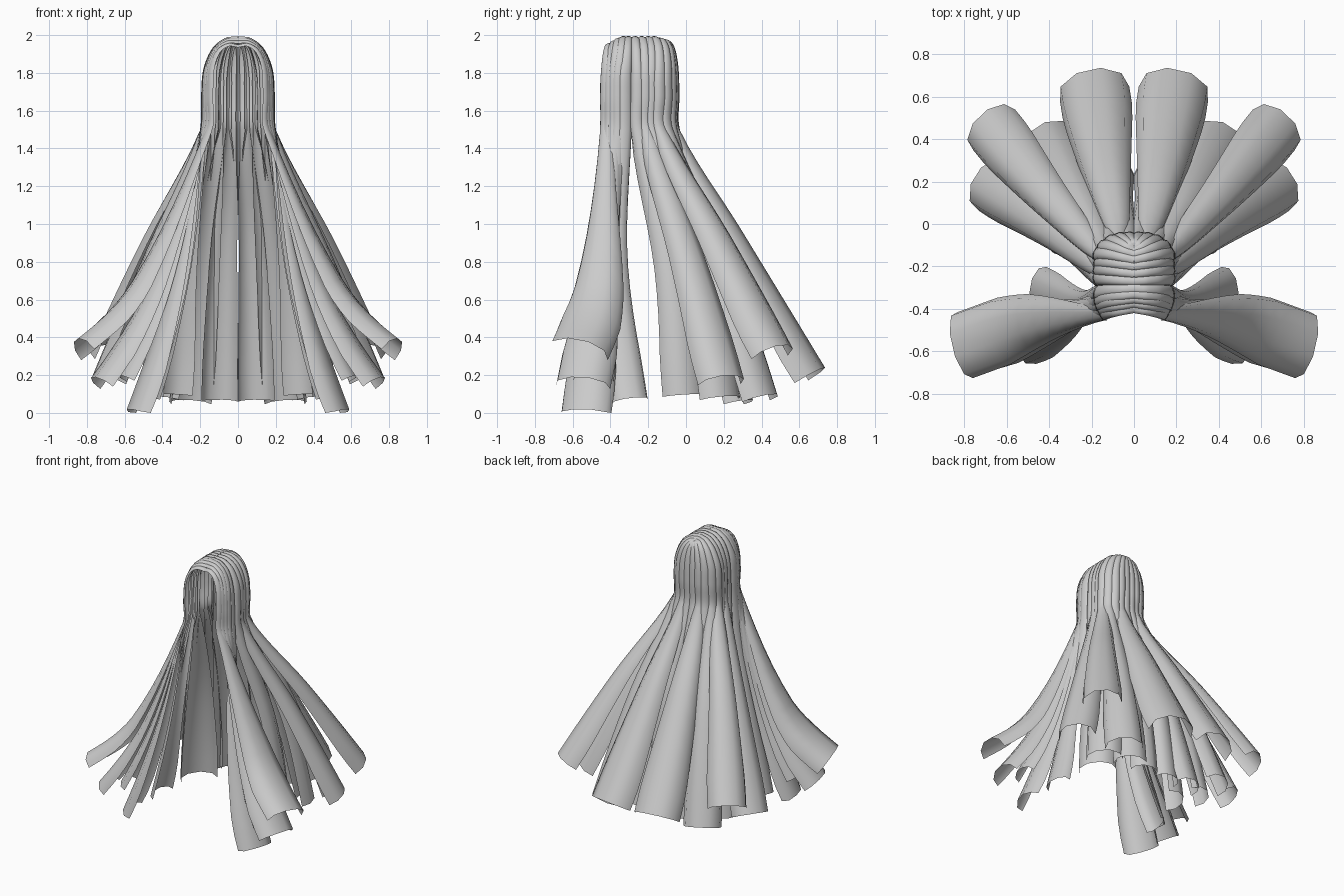
import bpy, math
from mathutils import Vector

cube = bpy.data.objects.get("Cube")
if cube:
    bpy.data.objects.remove(cube, do_unlink=True)

grey = bpy.data.materials.new("hair_grey")
grey.use_nodes = True
COLOR = (0.6, 0.6, 0.6, 1)
grey.diffuse_color = COLOR
grey.node_tree.nodes["Principled BSDF"].inputs["Base Color"].default_value = COLOR

# arched cross-section of a lock, open underneath
ARCH = [math.radians(a) for a in range(-100, 101, 40)]
# share of the way from parting to temple, and height there
CROWN = [(0.35, 1.985), (0.7, 1.93), (0.94, 1.82), (1, 1.68), (1.03, 1.5)]

# name, parting y, temple (x, y), middle, tip, tip width
FRONT = [
    ("front_lock_outer", -0.395, (0.165, -0.425), (0.55, -0.47, 0.71), (0.86, -0.57, 0.39), 0.33),
    ("front_lock_middle", -0.37, (0.175, -0.40), (0.46, -0.47, 0.70), (0.77, -0.56, 0.19), 0.30),
    ("front_lock_under", -0.35, (0.185, -0.375), (0.39, -0.44, 0.75), (0.63, -0.50, 0.2), 0.22),
    ("front_lock_low", -0.33, (0.19, -0.35), (0.35, -0.46, 0.72), (0.58, -0.55, 0.02), 0.28),
    ("front_lock_inner", -0.305, (0.19, -0.315), (0.29, -0.37, 0.78), (0.49, -0.29, 0.08), 0.2),
]
BACK = [
    ("side_lock_low", -0.27, (0.195, -0.26), (0.34, -0.04, 0.78), (0.41, 0.05, 0.1), 0.27),
    ("side_lock_upper", -0.235, (0.195, -0.21), (0.475, 0.03, 0.86), (0.75, 0.23, 0.2), 0.27),
    ("side_lock_under", -0.20, (0.19, -0.17), (0.37, 0.1, 0.8), (0.48, 0.24, 0.09), 0.26),
    ("back_lock_wide", -0.17, (0.19, -0.125), (0.47, 0.19, 0.95), (0.73, 0.51, 0.36), 0.28),
    ("back_lock_low", -0.145, (0.165, -0.085), (0.32, 0.2, 0.86), (0.46, 0.46, 0.1), 0.27),
    ("back_lock_under", -0.13, (0.125, -0.055), (0.21, 0.17, 0.78), (0.29, 0.34, 0.07), 0.24),
    ("back_lock_center", -0.12, (0.08, -0.04), (0.145, 0.28, 0.98), (0.215, 0.73, 0.24), 0.34),
    ("back_lock_inner", -0.11, (0.03, -0.035), (0.085, 0.16, 0.92), (0.115, 0.3, 0.07), 0.2),
]


def smooth_path(pts, steps=6):
    """Hermite curve through the points with chord-length tangents."""
    t = [0.0]
    for a, b in zip(pts, pts[1:]):
        t.append(t[-1] + (b - a).length)
    n = len(pts)
    chord = [(pts[i + 1] - pts[i]) / (t[i + 1] - t[i]) for i in range(n - 1)]
    tan = [chord[0]]
    tan += [(pts[i + 1] - pts[i - 1]) / (t[i + 1] - t[i - 1]) for i in range(1, n - 1)]
    tan.append(chord[-1] * 1.7 - tan[-1] * 0.7)
    out = []
    for i in range(n - 1):
        h = t[i + 1] - t[i]
        for k in range(steps):
            s = k / steps
            out.append(pts[i] * (2*s**3 - 3*s**2 + 1) + tan[i] * h * (s**3 - 2*s**2 + s)
                       + pts[i + 1] * (3*s**2 - 2*s**3) + tan[i + 1] * h * (s**3 - s**2))
    return out + [pts[-1]]


def outward(p, root_y, axis_y):
    """Direction pointing away from the head or the axis of the group."""
    up = max(0.0, p.z - 1.72)
    pull = min(1.0, (2 - p.z) / 0.2)
    center_y = root_y + (axis_y - root_y) * pull
    return Vector((p.x, p.y - center_y, up + 0.01))


def lock_width(z, end_z, tip_width, growth):
    if z > 1.5:
        return 0.045 + 0.03 * min(1, (2 - z) / 0.25)
    f = (1.5 - z) / (1.5 - end_z)
    return 0.075 + (tip_width - 0.075) * min(1, f * 1.15) ** growth


def make_lock(name, root_y, temple, mid, tip, width, side, axis_y, growth, depth):
    # the crown sinks toward the forehead and the back of the head
    dip = max(0, -0.34 - root_y) * 0.8 + max(0, root_y + 0.16) * 0.5
    root = Vector((0, root_y, 1.995 - dip))
    end = Vector((temple[0], temple[1], 0))
    pts = [root]
    for f, z in CROWN:
        p = root.lerp(end, f)
        pts.append(Vector((p.x, p.y, z - dip * (1 - min(1, f)))))
    path = smooth_path(pts + [Vector(mid), Vector(tip)])

    verts, faces = [], []
    last = len(path) - 1
    for i, p in enumerate(path):
        tangent = (path[min(i + 1, last)] - path[max(i - 1, 0)]).normalized()
        normal = outward(p, root_y, axis_y)
        normal = (normal - tangent * normal.dot(tangent)).normalized()
        across = tangent.cross(normal)
        w = lock_width(p.z, tip[2], width, growth)
        for a in ARCH:
            q = p + across * (w / 2 * math.sin(a)) - normal * (w * depth * (1 - math.cos(a)))
            verts.append((q.x * side, q.y, max(q.z, 0)))
    m = len(ARCH)
    for i in range(last):
        for j in range(m - 1):
            a = i * m + j
            quad = (a, a + 1, a + m + 1, a + m)
            faces.append(quad if side < 0 else quad[::-1])
    mesh = bpy.data.meshes.new(name)
    mesh.from_pydata(verts, [], faces)
    mesh.materials.append(grey)
    for poly in mesh.polygons:
        poly.use_smooth = True
    obj = bpy.data.objects.new(name, mesh)
    bpy.context.collection.objects.link(obj)


# front locks are slim and face sideways, back locks are broad and fan out
for side, label in ((1, "left"), (-1, "right")):
    for group, *shape in ((FRONT, -0.38, 1.45, 0.27), (BACK, -0.24, 0.8, 0.36)):
        for name, *spec in group:
            make_lock(f"{label}_{name}", *spec, side, *shape)
